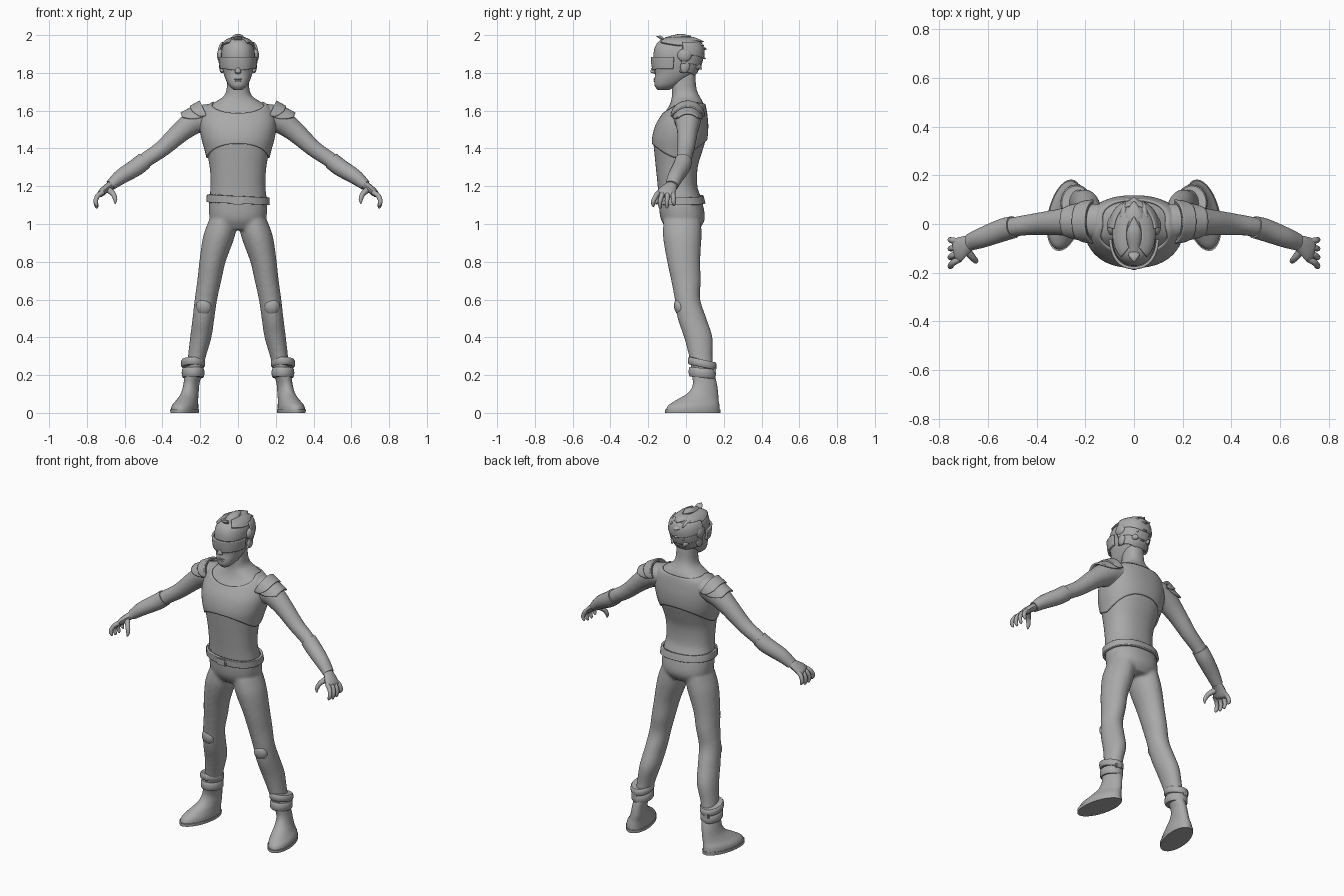
import bpy, bmesh
from math import sin, cos, pi, radians, copysign
from mathutils import Vector, Matrix

cube = bpy.data.objects.get("Cube")
if cube:
    bpy.data.objects.remove(cube)

GREY = (0.4, 0.4, 0.4, 1)
mat = bpy.data.materials.new("plain_grey")
mat.use_nodes = True
mat.diffuse_color = GREY
mat.node_tree.nodes["Principled BSDF"].inputs["Base Color"].default_value = GREY


def spline(rows, k=5):
    """Smooth curve through rows of any width."""
    P = [Vector(r) for r in rows]
    P = [2 * P[0] - P[1]] + P + [2 * P[-1] - P[-2]]
    out = []
    for a, b, c, d in zip(P, P[1:], P[2:], P[3:]):
        for i in range(k):
            t = i / k
            out.append(b + (c - a) * (t / 2) + (2 * a - 5 * b + 4 * c - d) * (t * t / 2)
                       + (3 * b - a - 3 * c + d) * (t ** 3 / 2))
    return out + [P[-2]]


def grid(bm, rows, closed=True, cap=True):
    """Skin rows of points with quads."""
    V = [[bm.verts.new(p) for p in r] for r in rows]
    n = len(rows[0])
    for r, q in zip(V, V[1:]):
        for i in range(n if closed else n - 1):
            j = (i + 1) % n
            bm.faces.new((r[i], r[j], q[j], q[i]))
    if cap and closed:
        bm.faces.new(V[0][::-1])
        bm.faces.new(V[-1])


def finish(name, bm, mirror=False, thick=0, angle=40):
    bmesh.ops.recalc_face_normals(bm, faces=bm.faces)
    me = bpy.data.meshes.new(name)
    bm.to_mesh(me)
    bm.free()
    me.materials.append(mat)
    me.shade_smooth()
    me.set_sharp_from_angle(angle=radians(angle))
    ob = bpy.data.objects.new(name, me)
    bpy.context.collection.objects.link(ob)
    if thick:
        m = ob.modifiers.new("thickness", 'SOLIDIFY')
        m.thickness, m.offset = thick, 0
    if mirror:
        ob.modifiers.new("mirror", 'MIRROR')
    return ob


def tube(bm, pts, n=20, level=False, side=1, yaw=0):
    """Loft of ellipses (x, y, z, rx, ry) along a path, level or square to it."""
    S = spline(pts)
    C = [Vector(p[:3]) for p in S]
    rows = []
    for i, (p, c) in enumerate(zip(S, C)):
        u, v = Vector((1, -yaw * 0, 0)), Vector((-yaw, 1, 0))
        if not level:
            t = (C[min(i + 1, len(C) - 1)] - C[max(i - 1, 0)]).normalized()
            u = Vector((0, 1, 0))
            u = (u - t * u.dot(t)).normalized()
            v = t.cross(u)
        ring = [c + u * p[3] * cos(2 * pi * k / n) + v * p[4] * sin(2 * pi * k / n) for k in range(n)]
        rows.append([Vector((q.x * side, q.y, q.z)) for q in ring])
    grid(bm, rows)


def tubes(name, paths, mirror=True, **kw):
    bm = bmesh.new()
    for p in paths:
        tube(bm, p, **kw)
    return finish(name, bm, mirror)


def on_form(form, a, z, d=0.0):
    """Point at angle a and height z on a form of (z, half width, front, back)."""
    i = next((i for i in range(len(form) - 2) if form[i + 1][0] >= z), len(form) - 2)
    p, q = form[i], form[i + 1]
    _, rx, f, b = p.lerp(q, min(1, max(0, (z - p[0]) / (q[0] - p[0]))))
    c, s = cos(a), sin(a)
    bend = lambda t: copysign(abs(t) ** 0.88, t)
    return Vector(((rx + d) * bend(c), (f + b) / 2 + ((b - f) / 2 + d) * bend(s), z))


def shell(name, form, low, high, d, thick, a0=0, a1=360, n=72, m=14):
    """Plate lying on a form between two height rules."""
    full = a1 - a0 == 360
    A = [radians(a0 + (a1 - a0) * i / (n if full else n - 1)) for i in range(n)]
    bm = bmesh.new()
    grid(bm, [[on_form(form, a, low(a) + (high(a) - low(a)) * j / m, d) for a in A]
              for j in range(m + 1)], full, False)
    return finish(name, bm, thick=thick)


def solid(name, loc, size, rot=(0, 0, 0), ball=False, mirror=False):
    bm = bmesh.new()
    if ball:
        bmesh.ops.create_uvsphere(bm, u_segments=24, v_segments=14, radius=0.5)
    else:
        bmesh.ops.create_cube(bm, size=1)
    bm.transform(Matrix.LocRotScale(Vector(loc), Matrix.Identity(3), None)
                 @ Matrix.Rotation(radians(rot[2]), 4, 'Z') @ Matrix.Rotation(radians(rot[0]), 4, 'X')
                 @ Matrix.Diagonal((*size, 1)))
    if not ball:
        bmesh.ops.bevel(bm, geom=bm.edges[:], offset=0.005, segments=2, affect='EDGES')
    return finish(name, bm, mirror)


# Body: trunk, legs and arms blended into one skin
trunk = spline([(.97, .11, -.10, .07), (1.03, .15, -.135, .10), (1.13, .152, -.145, .083),
                (1.2, .145, -.15, .06), (1.3, .15, -.16, .062), (1.38, .166, -.168, .085),
                (1.45, .185, -.172, .105), (1.52, .195, -.155, .11), (1.58, .188, -.12, .105),
                (1.62, .165, -.092, .098), (1.65, .115, -.08, .088), (1.68, .073, -.074, .07),
                (1.72, .06, -.075, .055), (1.8, .055, -.07, .05)])
leg = [(.08, -.02, 1.02, .075, .10), (.102, -.02, .93, .084, .102), (.135, -.012, .8, .07, .088),
       (.152, 0, .7, .064, .079), (.17, .008, .6, .06, .068), (.183, .032, .5, .058, .077),
       (.197, .065, .4, .057, .076), (.217, .078, .3, .048, .063), (.235, .09, .2, .042, .058)]
arm = [(.13, .01, 1.58, .075, .06), (.21, .01, 1.555, .072, .068), (.3, .008, 1.49, .056, .056),
       (.4, 0, 1.4, .046, .045), (.48, -.01, 1.345, .041, .042), (.54, -.025, 1.3, .042, .041),
       (.62, -.055, 1.25, .037, .035), (.675, -.075, 1.205, .03, .024)]
bm = bmesh.new()
grid(bm, [[on_form(trunk, 2 * pi * k / 40, r[0]) for k in range(40)] for r in trunk])
for s in (1, -1):
    tube(bm, leg, level=True, side=s)
    tube(bm, arm, side=s)
body = finish("body", bm, angle=180)
m = body.modifiers.new("blend", 'REMESH')
m.mode, m.voxel_size, m.use_smooth_shade = 'VOXEL', 0.009, True
m = body.modifiers.new("soften", 'SMOOTH')
m.factor, m.iterations = 0.5, 8

# Short vest with peaked hem and scooped collar, and the belt
hem = lambda a: 1.35 + .075 * abs(sin(a)) ** 1.5 + (.02 * sin(a) if sin(a) > 0 else 0)
collar = lambda a: 1.645 - .06 * max(0, -sin(a)) ** 2 - .01 * max(0, sin(a))
shell("vest", trunk, hem, collar, .004, .008, m=24)
shell("belt", trunk, lambda a: 1.108 - .008 * cos(a), lambda a: 1.148 - .008 * cos(a), .008, .014)
solid("belt_buckle", (0, -.158, 1.125), (.06, .018, .045))
for i in range(3):
    x = -.098 - .022 * i
    solid("belt_pouch", (x, -.118 + .018 * i, 1.135), (.022, .03, .05), (0, 0, -38))

# Shoulder guards: an upper plate over a longer pointed one
for name, length, lift in (("shoulder_guard", 1, 0), ("shoulder_guard_top", .5, .008)):
    bm = bmesh.new()
    rows = []
    for i in range(13):
        t = i / 12 * length
        c = Vector((.165, .01, 1.572)).lerp(Vector((.275, .01, 1.525)), t)
        r, reach = .078 - .012 * t + lift, radians(88 - 40 * (i / 12) ** 3)
        rows.append([c + r * Vector((.42 * cos(a), sin(a), .9 * cos(a)))
                     for a in [reach * (k / 12 - 1) for k in range(25)]])
    grid(bm, rows, False)
    finish(name, bm, True, .01)

# Gloves: forearm cuff, palm, four fingers and thumb
tubes("glove_cuff", [[(.495, -.013, 1.335, .046, .046)] + [(*p[:3], p[3] + .005, p[4] + .005) for p in arm[5:]]])
fingers = []
for i in range(4):
    y0, y1, drop = -.072 - .024 * i, -.065 - .036 * i, (.012, 0, 0, .008)[i]
    fingers.append([(.715, y0, 1.168, .013, .013), (.742, (y0 + y1) / 2, 1.15, .013, .013),
                    (.754, y1, 1.12, .0115, .0115), (.748, y1, 1.092 + drop, .009, .009),
                    (.745, y1, 1.083 + drop, .003, .003)])
palm = [(.66, -.07, 1.215, .026, .022), (.695, -.088, 1.19, .04, .021),
        (.725, -.107, 1.163, .05, .019), (.738, -.113, 1.15, .035, .008)]
thumb = [(.69, -.105, 1.185, .016, .018), (.662, -.138, 1.16, .014, .014),
         (.65, -.152, 1.13, .011, .011), (.652, -.157, 1.108, .004, .004)]
tubes("hand", [palm, thumb] + fingers, n=12)

# Knee pads, boots, soles and ankle straps
solid("knee_pad", (.181, -.035, .56), (.082, .055, .09), (12, 0, 8), True, True)
boot = [(.235, .09, .21, .045, .06), (.247, .1, .15, .041, .064), (.255, .09, .105, .045, .08),
        (.268, .062, .07, .054, .11), (.28, .042, .04, .066, .135), (.283, .036, .012, .069, .143)]
tubes("boot", [boot], level=True, n=32, yaw=.17)
tubes("sole", [[(.283, .036, .018, .072, .147), (.283, .036, 0, .071, .146)]], level=True, n=32, yaw=.17)
for name, z, h, grow, tilt in (("ankle_strap_upper", .262, .04, .004, -.22), ("ankle_strap_lower", .212, .05, 0, -.1)):
    bm = bmesh.new()
    rows = []
    for dr, dz in ((-.01, -1), (0, -1), (.005, -.7), (.006, 0), (.005, .7), (0, 1), (-.01, 1)):
        R = [(cos(2 * pi * k / 32), sin(2 * pi * k / 32)) for k in range(32)]
        rows.append([Vector((.238 + c * (.054 + grow + dr), .086 + s * (.066 + grow + dr),
                             z + dz * h / 2 + s * .066 * tilt)) for c, s in R])
    grid(bm, rows)
    finish(name, bm, True)
solid("strap_clasp", (.245, .145, .23), (.04, .03, .035), (0, 0, 0), mirror=True)

# Head with visor, nose, mouth, ears and ear caps
skull = spline([(1.71, .022, -.15, -.09), (1.73, .046, -.165, -.05), (1.76, .063, -.168, 0),
                (1.8, .077, -.163, .045), (1.85, .086, -.17, .068), (1.9, .089, -.172, .077),
                (1.94, .081, -.163, .072), (1.97, .058, -.14, .05), (1.988, .02, -.1, .01)])
bm = bmesh.new()
grid(bm, [[on_form(skull, 2 * pi * k / 40, r[0]) for k in range(40)] for r in skull])
finish("head", bm, angle=60)
shell("visor", skull, lambda a: 1.822 - .008 * max(0, -sin(a)) ** 8, lambda a: 1.885, .008, .012, 185, 355)
tubes("nose", [[(0, -.16, 1.845, .008, .01), (0, -.172, 1.82, .013, .013),
                (0, -.176, 1.803, .016, .012), (0, -.165, 1.795, .008, .004)]], False, level=True)
for z, w in ((1.767, .042), (1.757, .034)):
    solid("lip", (0, -.164, z), (w, .016, .009), ball=True)
solid("ear", (.085, -.005, 1.835), (.03, .05, .075), (-12, 0, 0), True, True)
solid("ear_cap", (.093, -.008, 1.893), (.036, .075, .07), (0, 0, 0), True, True)

# Hair: layered plates round the back and tufts swept backwards
for i in range(3):
    z = 1.925 - .045 * i
    shell("hair_layer", skull, lambda a: z - .03 - .02 * sin(a) ** 4, lambda a: z + .035, .007 + .004 * (2 - i), .012, 10, 170)
shell("hair_cap", skull, lambda a: 1.945 + .02 * max(0, -sin(a)), lambda a: 1.986, .006, .01, -50, 230)


def tuft(base, tip, w, h):
    mid = Vector(base).lerp(Vector(tip), .55) + Vector((0, 0, .008))
    return [(*base, w * .8, h), (*mid, w, h * .8), (*tip, .002, .002)]


bm = bmesh.new()
for base, tip, w, h in (((0, -.1, 1.955), (0, -.155, 1.993), .022, .014),
                        ((0, -.11, 1.968), (0, .03, 1.994), .03, .02),
                        ((0, -.04, 1.965), (0, .095, 1.965), .04, .022),
                        ((0, .02, 1.935), (0, .11, 1.925), .045, .022),
                        ((0, .03, 1.89), (0, .105, 1.875), .045, .022),
                        ((0, .02, 1.85), (0, .08, 1.82), .04, .02)):
    S = spline(tuft(base, tip, w, h))
    grid(bm, [[Vector((p[3] * cos(pi * k / 6), p[1], p[2] + p[4] * sin(pi * k / 6))) for k in range(12)] for p in S])
finish("hair_crest", bm)
side_tufts = [tuft((.045, -.02 + .02 * i, 1.955 - .04 * i), (.04, .095 - .004 * i, 1.945 - .042 * i), .018, .02)
              for i in range(4)]
tubes("hair_tufts", side_tufts, n=12)
